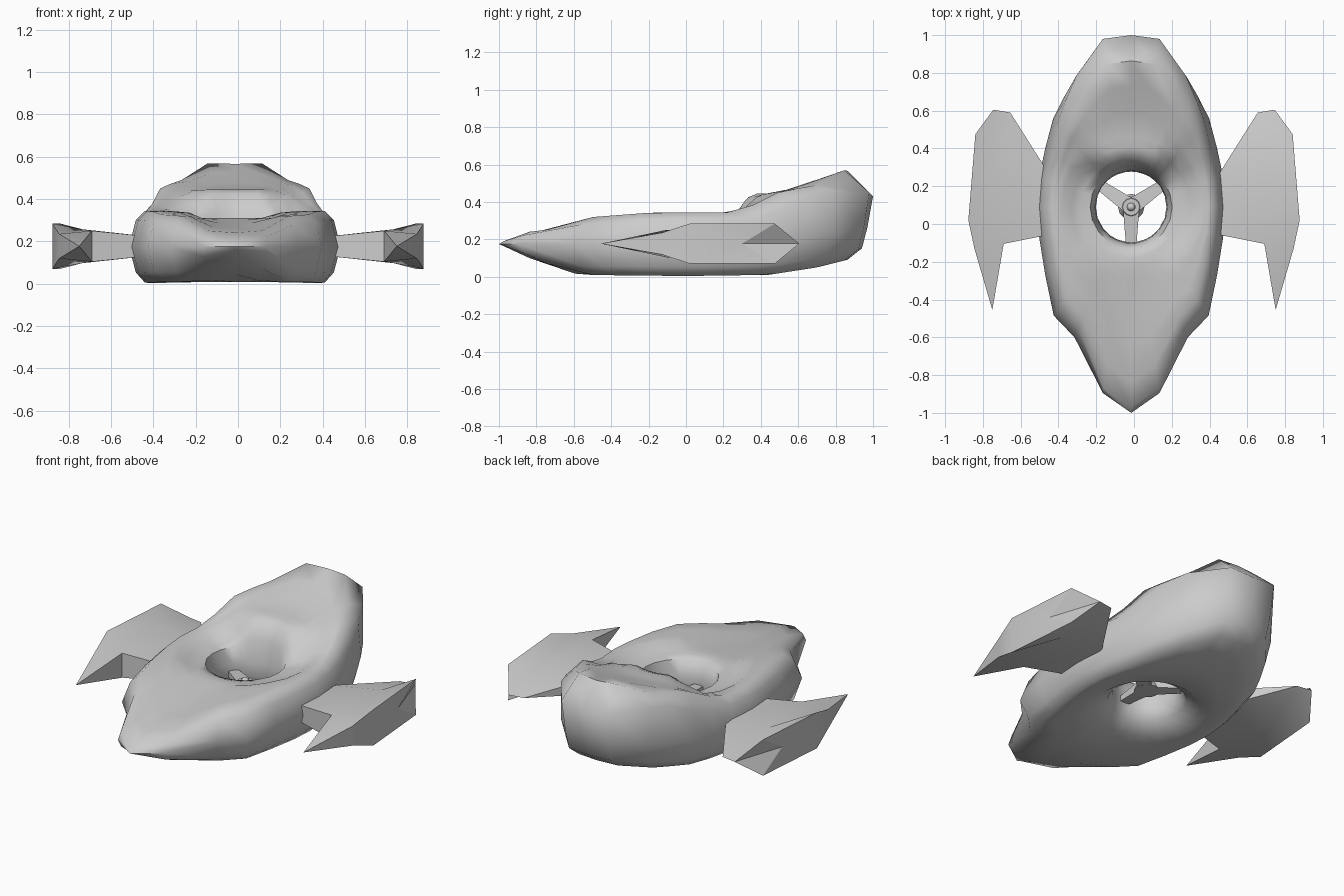
import bpy, bmesh, math
from mathutils import Vector

if "Cube" in bpy.data.objects:
    bpy.data.objects.remove(bpy.data.objects["Cube"])

CX, CY = -0.015, 0.09   # centre of the hull opening


def interp(table, v):
    if v <= table[0][0]:
        return table[0][1]
    for (a, p), (b, q) in zip(table, table[1:]):
        if v <= b:
            return p + (q - p) * (v - a) / (b - a)
    return table[-1][1]


def lerp(a, b, t):
    return a + (b - a) * t


def clamp(t):
    return min(1, max(0, t))


def make(name, verts, faces, angle):
    me = bpy.data.meshes.new(name)
    me.from_pydata(verts, [], faces)
    bm = bmesh.new()
    bm.from_mesh(me)
    bmesh.ops.recalc_face_normals(bm, faces=bm.faces)
    bm.to_mesh(me)
    bm.free()
    ob = bpy.data.objects.new(name, me)
    bpy.context.collection.objects.link(ob)
    bpy.ops.object.select_all(action='DESELECT')
    ob.select_set(True)
    bpy.context.view_layer.objects.active = ob
    bpy.ops.object.shade_smooth_by_angle(angle=math.radians(angle))
    return ob


# Hull: side-view curves, sunken centre deck, and a front-view limit for the tail
TOP = [(-1, .175), (-.93, .23), (-.66, .28), (-.62, .31), (-.2, .342), (.28, .345),
       (.5, .455), (.57, .47), (.84, .57), (.87, .565), (1, .43)]
DECK = [(-1, .175), (-.93, .23), (-.2, .312), (.1, .312)]
BOTTOM = [(-1, .175), (-.92, .125), (-.64, .04), (-.58, .01), (0, .004), (.44, .01),
          (.7, .05), (.94, .11), (1, .13)]
SIDE = [(-1, .175), (.3, .175), (.6, .2), (1, .27)]
CROWN = [(.15, .57), (.27, .475), (.36, .465), (.43, .345)]

# Half outline relative to the opening, nose last
half = [(0, .91), (.15, .89), (.297, .71), (.36, .59), (.415, .47), (.455, .31), (.487, .16),
        (.5, 0), (.487, -.16), (.455, -.36), (.41, -.575), (.3, -.69), (.15, -.985), (0, -1.09)]
outline = half + [(-x, y) for x, y in half[-2:0:-1]]


def top(x, y):
    z = min(interp(TOP, y), interp(CROWN, abs(x)))
    if y < .1:
        z = lerp(min(z, interp(DECK, y)), z, clamp((abs(x) - .15) / .08))
    return z


def bot(x, y):
    return interp(BOTTOM, y)


def mid(x, y):
    return interp(SIDE, y)


def const(z):
    return lambda x, y: z


verts, faces = [], []
for px, py in outline:
    dist = math.hypot(px, py)
    k = clamp((py + CY - .5) / .46)                    # tail profile weight
    nose = clamp((-.6 - py - CY) / .25)
    rear = clamp((py / dist - .6) / .3)                # lip behind the opening
    side = 1 - abs(py / dist)
    edge = lerp(.935, .975, nose)
    ring = [
        (.187 / dist, const(.13)),
        (.215 / dist, const(.07)),
        (.29 / dist, const(.022)),
        (lerp(.29 / dist, .85, .4), bot),
        (lerp(.29 / dist, .85, .72), bot),
        (.85, bot),
        (edge, lambda x, y: lerp(mid(x, y), bot(x, y), .72)),
        (lerp(1, .967, k), mid),
        (lerp(edge, 1, k), lambda x, y: lerp(mid(x, y), top(x, y), lerp(.75, 1, k))),
        (.85, top),
        (lerp(.38 / dist, .85, .66), top),
        (lerp(.38 / dist, .85, .3), top),
        (.37 / dist, lambda x, y: lerp(top(x, y), .445, rear)),
        (.315 / dist, const(lerp(.31, .445, rear))),
        (.265 / dist, const(lerp(.31 - .015 * side, .425, rear))),
        (.217 / dist, const(lerp(.295, .34, rear))),
        (.192 / dist, const(.21)),
    ]
    for f, fn in ring:
        x, y = px * f, py * f + CY
        verts.append((x + CX, y, fn(x, y)))
n, m = len(outline), len(ring)
for i in range(n):
    for j in range(m):
        a, b, j2 = i * m, (i + 1) % n * m, (j + 1) % m
        faces.append((a + j, b + j, b + j2, a + j2))
make("hull", verts, faces, 60)

# Side pods: upper vertices are mirrored about the mid plane z = MID
MID = .177
upper = [(.44, .25, .225), (.735, .3, .257), (.84, .475, .284), (.877, .02, .284),
         (.845, -.13, .235), (.69, -.105, .25), (.44, -.055, .225)]
centre = [(.655, .59, MID), (.745, .605, MID), (.845, .3, MID), (.75, -.455, MID)]
R1, R2, NOTCH, TIP = 14, 15, 16, 17
pod_v = upper + [(x, y, 2 * MID - z) for x, y, z in upper] + centre
pod_f = []
for o in (0, 7):
    pod_f += [(o, o + 1, o + 5, o + 6), (o + 1, o + 3, o + 4, o + 5), (o + 1, o + 2, o + 3),
              (o, o + 1, R1), (o + 1, o + 2, R2, R1), (o + 2, NOTCH, R2),
              (o + 2, o + 3, NOTCH), (o + 4, o + 5, TIP)]
pod_f += [(3, 10, NOTCH), (3, 4, 11, 10), (4, 11, TIP), (5, 12, TIP), (5, 6, 13, 12),
          (0, 6, 13, 7), (0, 7, R1)]
for name, s in (("right_pod", 1), ("left_pod", -1)):
    make(name, [(x * s, y, z) for x, y, z in pod_v], pod_f, 20)

# Three-spoke hub inside the opening
for i, deg in enumerate((35, 145, 270)):
    d = Vector((math.cos(math.radians(deg)), math.sin(math.radians(deg)), 0))
    t = Vector((-d.y, d.x, 0))
    c = Vector((CX, CY, 0))
    sv = []
    for r, w, z0, z1 in ((.02, .042, .13, .185), (.2, .028, .14, .17)):
        for s in (-1, 1):
            for z in (z0, z1):
                sv.append(c + d * r + t * w * s + Vector((0, 0, z)))
    make(f"spoke_{i + 1}", sv, [(0, 1, 3, 2), (4, 5, 7, 6), (0, 1, 5, 4), (2, 3, 7, 6),
                               (0, 2, 6, 4), (1, 3, 7, 5)], 30)
bpy.ops.mesh.primitive_cone_add(vertices=12, radius1=.07, radius2=.045, depth=.06,
                                location=(CX, CY, .16))
bpy.context.object.name = "hub"
bpy.ops.object.shade_smooth_by_angle(angle=math.radians(40))
bpy.ops.mesh.primitive_uv_sphere_add(segments=12, ring_count=6, radius=.022,
                                     location=(CX, CY, .19))
bpy.context.object.name = "hub_cap"
bpy.ops.object.shade_smooth()
